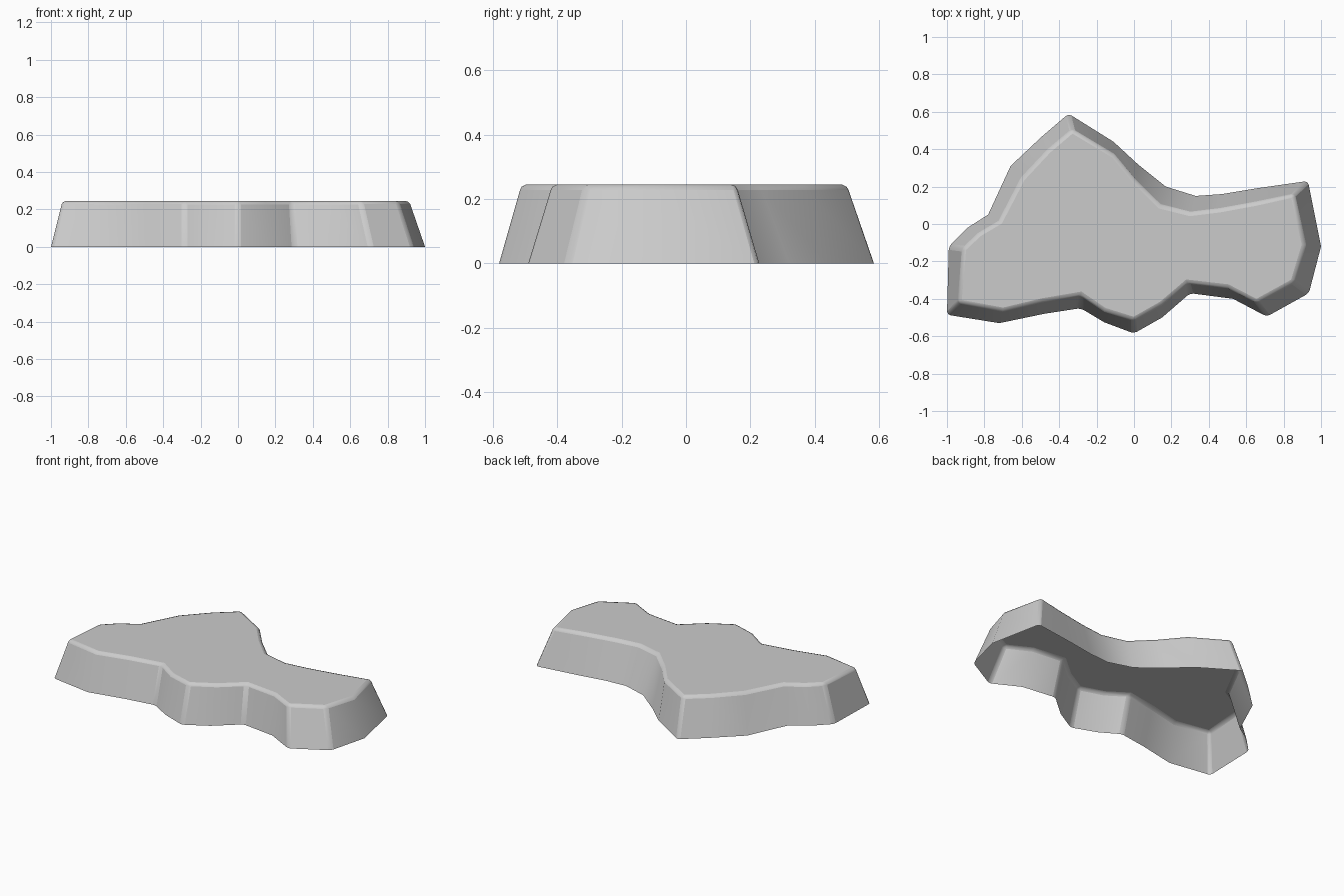
import bpy, bmesh

HEIGHT = 0.245

# Outline corners, clockwise from the left: (base x, base y, rim x, rim y)
OUTLINE = [
    (-0.99, -0.12, -0.915, -0.13), (-0.89, -0.02, -0.83, -0.05),
    (-0.78, 0.05, -0.72, 0.015), (-0.66, 0.31, -0.60, 0.245),
    (-0.49, 0.47, -0.46, 0.395), (-0.35, 0.59, -0.33, 0.505),
    (-0.11, 0.44, -0.105, 0.37), (0.02, 0.32, 0.01, 0.23),
    (0.17, 0.20, 0.14, 0.10), (0.33, 0.15, 0.30, 0.06),
    (0.47, 0.16, 0.46, 0.08), (0.65, 0.19, 0.65, 0.115),
    (0.93, 0.23, 0.855, 0.16), (1.0, -0.12, 0.915, -0.11),
    (0.935, -0.37, 0.855, -0.31), (0.71, -0.495, 0.655, -0.42),
    (0.53, -0.40, 0.50, -0.34), (0.30, -0.37, 0.285, -0.315),
    (0.15, -0.50, 0.15, -0.43), (0.0, -0.585, 0.0, -0.515),
    (-0.16, -0.525, -0.16, -0.465), (-0.285, -0.45, -0.285, -0.38),
    (-0.48, -0.48, -0.49, -0.415), (-0.72, -0.53, -0.70, -0.465),
    (-1.0, -0.485, -0.94, -0.42),
]

# Rock slab: tapered walls and a flat top, open underneath
bm = bmesh.new()
base = [bm.verts.new((x, y, 0)) for x, y, _, _ in OUTLINE]
rim = [bm.verts.new((x, y, HEIGHT)) for _, _, x, y in OUTLINE]
for i in range(len(OUTLINE)):
    j = (i + 1) % len(OUTLINE)
    bm.faces.new((base[i], rim[i], rim[j], base[j]))
bm.faces.new(rim[::-1])
bm.normal_update()

mesh = bpy.data.meshes.new("rock_slab")
bm.to_mesh(mesh)
bm.free()
slab = bpy.data.objects.new("rock_slab", mesh)
bpy.context.collection.objects.link(slab)

# Softened rim and strong corners
bevel = slab.modifiers.new("soft_edges", "BEVEL")
bevel.width = 0.018
bevel.segments = 2
bevel.limit_method = 'ANGLE'
bevel.angle_limit = 0.6

bpy.context.view_layer.objects.active = slab
slab.select_set(True)
bpy.ops.object.shade_smooth_by_angle(angle=0.6)
